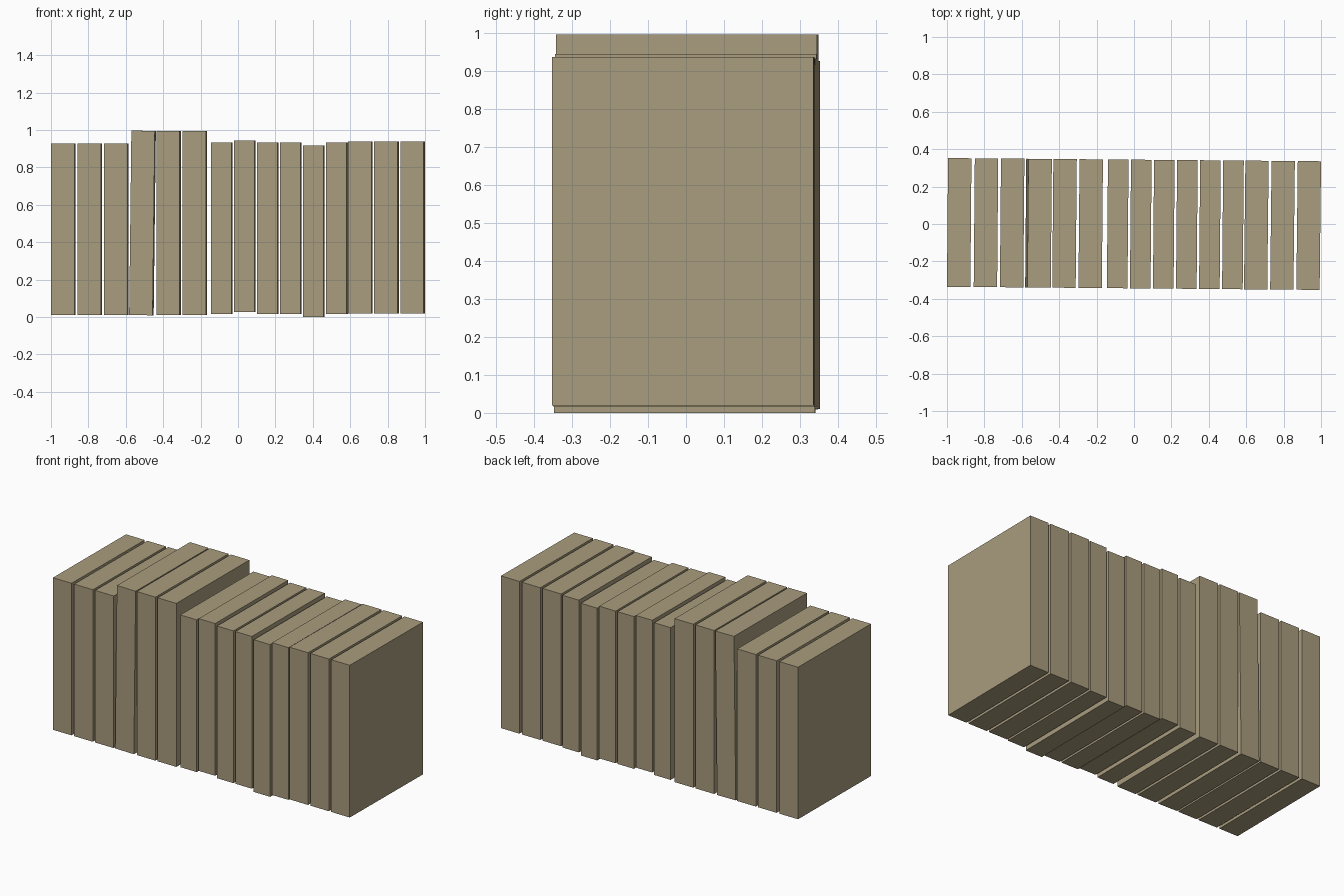
import bpy, math

if "Cube" in bpy.data.objects:
    bpy.data.objects.remove(bpy.data.objects["Cube"])

tan = bpy.data.materials.new("tan_card")
tan.diffuse_color = (0.40, 0.335, 0.21, 1)
tan.use_nodes = True
tan.node_tree.nodes["Principled BSDF"].inputs["Base Color"].default_value = tan.diffuse_color

YAW = -0.0085   # the whole row is turned very slightly
DEPTH = 0.688


def box(name, x0, x1, z0, z1, lean=0.0, yaw=YAW):
    """Upright slab spanning x0..x1 in plan, z0..z1 in height, lean about y."""
    w = (x1 - x0) - DEPTH * abs(yaw)
    cx = (x0 + x1) / 2
    bpy.ops.mesh.primitive_cube_add(size=1, location=(cx, -0.0085 * cx, (z0 + z1) / 2))
    ob = bpy.context.object
    ob.name = name
    ob.scale = (w, DEPTH, z1 - z0)
    ob.rotation_euler = (0, lean, yaw)
    ob.data.materials.append(tan)
    bpy.ops.object.transform_apply(location=False, rotation=False, scale=True)


# left group of three wide volumes
for i, x in enumerate((-1.0, -0.857, -0.717)):
    box(f"wide_book_left_{i+1}", x, x + 0.131, 0.01, 0.927)

# three taller volumes, the first one leaning slightly
for i, (x, lean) in enumerate(((-0.576, 0.012), (-0.437, 0), (-0.297, 0))):
    box(f"tall_book_{i+1}", x, x + 0.131, 0.01, 0.996, lean)

# six narrow volumes with uneven heights
for i, z in enumerate((0.016, 0.027, 0.016, 0.016, 0.0, 0.015)):
    x = -0.145 + i * 0.1232
    box(f"narrow_book_{i+1}", x, x + 0.116, z, z + 0.918)

# right group of three wide volumes
for i, x in enumerate((0.588, 0.728, 0.868)):
    box(f"wide_book_right_{i+1}", x, x + 0.132, 0.02, 0.938, 0, -0.011)
